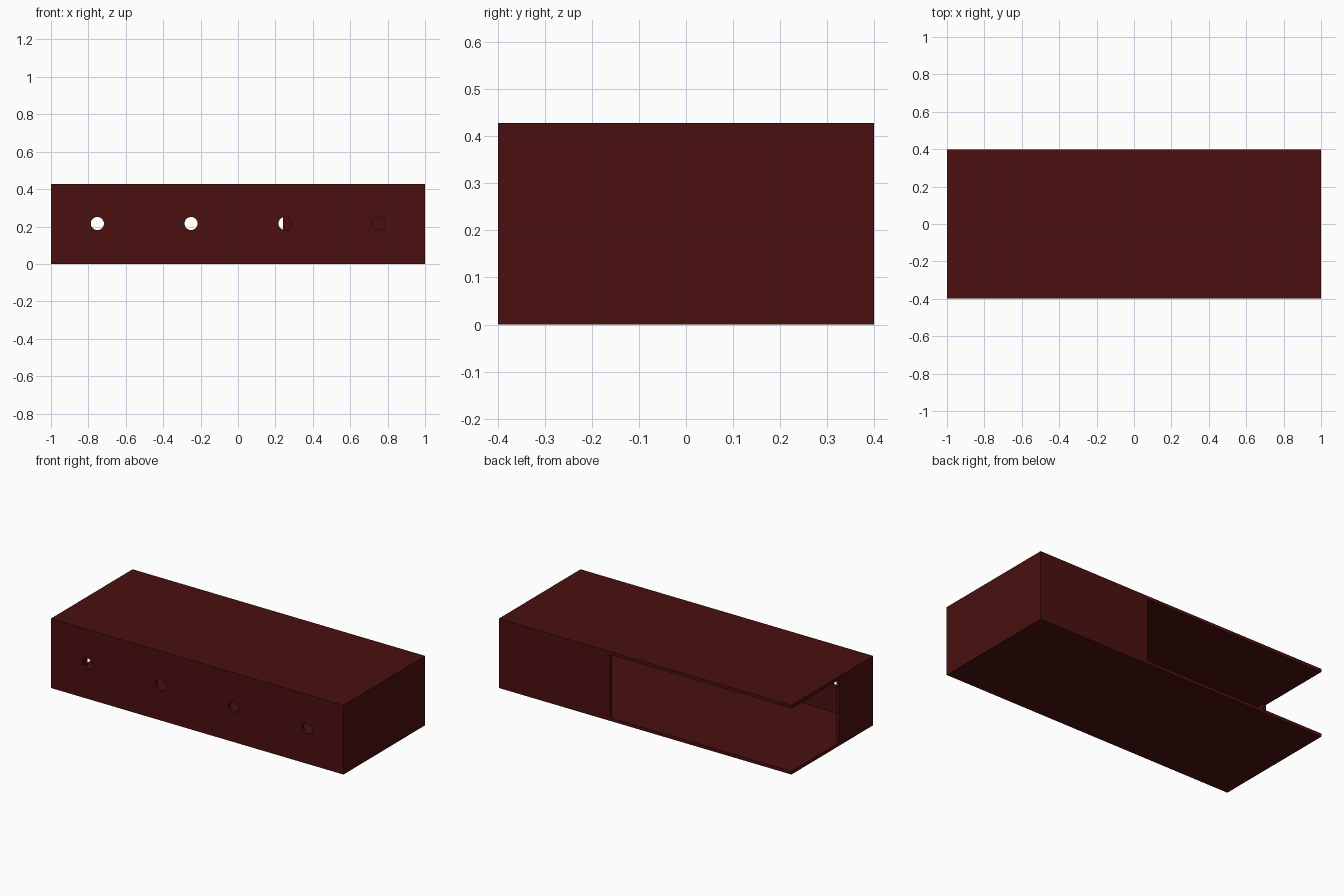
import bpy

if "Cube" in bpy.data.objects:
    bpy.data.objects.remove(bpy.data.objects["Cube"])

W, D, H, T = 1.0, 0.399, 0.428, 0.02   # half width, half depth, height, board thickness

mat = bpy.data.materials.new("dark red wood")
mat.diffuse_color = (0.07, 0.005, 0.005, 1)
mat.use_nodes = True
mat.node_tree.nodes["Principled BSDF"].inputs["Base Color"].default_value = mat.diffuse_color


def board(name, x0, x1, y0, y1, z0, z1):
    bpy.ops.mesh.primitive_cube_add(size=1, location=((x0 + x1) / 2, (y0 + y1) / 2, (z0 + z1) / 2))
    ob = bpy.context.object
    ob.name = name
    ob.scale = (x1 - x0, y1 - y0, z1 - z0)
    bpy.ops.object.transform_apply(location=False, rotation=False, scale=True)
    ob.data.materials.append(mat)
    return ob


# Top and bottom boards
board("bottom_board", -W, W, -D, D, 0, T)
board("top_board", -W, W, -D, D, H - T, H)

# Upright panels between them; the back left corner stays open
front = board("front_panel", -W, W, -D, -D + T, T, H - T)
board("right_panel", W - T, W, -D + T, D, T, H - T)
board("left_panel", -W, -W + T, -D + T, -0.07, T, H - T)
board("back_panel", 0.24, W - T, D - T, D, T, H - T)

# Row of four round cable holes through the front panel
for i, x in enumerate((-0.752, -0.251, 0.251, 0.752)):
    bpy.ops.mesh.primitive_cylinder_add(vertices=32, radius=0.035, depth=0.1,
                                        location=(x, -D + T / 2, 0.216),
                                        rotation=(1.570796, 0, 0))
    cutter = bpy.context.object
    cutter.name = f"hole_cutter_{i + 1}"
    cutter.data.materials.append(mat)
    cutter.hide_render = True
    cutter.display_type = 'WIRE'
    cut = front.modifiers.new(f"hole_{i + 1}", 'BOOLEAN')
    cut.operation = 'DIFFERENCE'
    cut.solver = 'EXACT'
    cut.object = cutter
